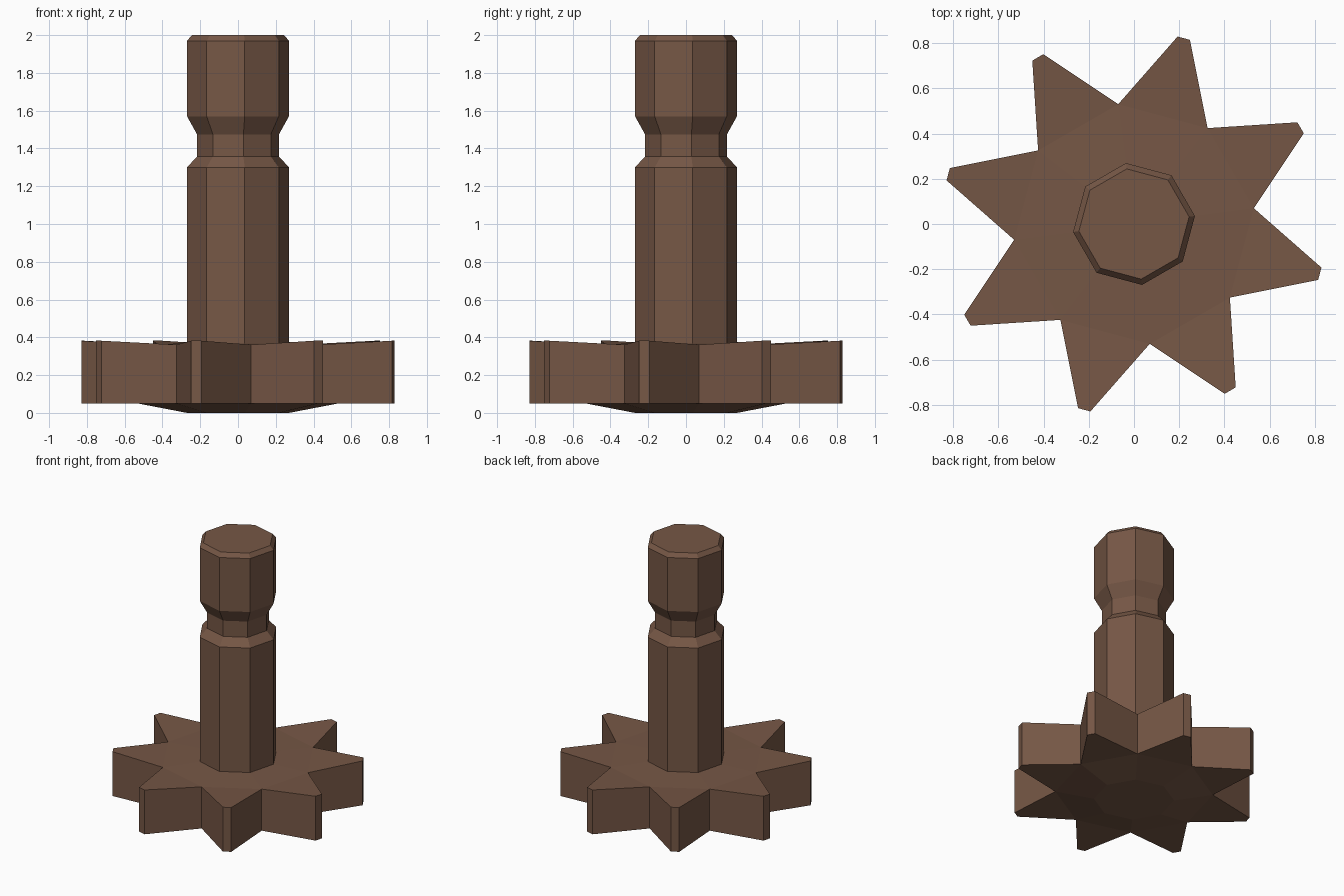
import bpy, bmesh
from math import cos, sin, radians

if "Cube" in bpy.data.objects:
    bpy.data.objects.remove(bpy.data.objects["Cube"])

SIDES, STEP, TURN = 8, 45, 7.5

brown = bpy.data.materials.new("brown")
brown.diffuse_color = (0.18, 0.095, 0.06, 1)
brown.use_nodes = True
brown.node_tree.nodes["Principled BSDF"].inputs["Base Color"].default_value = brown.diffuse_color


def point(bm, r, deg, z):
    a = radians(deg)
    return bm.verts.new((r * cos(a), r * sin(a), z))


def ring(bm, r, z, offset=0.0):
    return [point(bm, r, TURN + offset + STEP * i, z) for i in range(SIDES)]


def bridge(bm, low, high):
    n = len(low)
    for i in range(n):
        j = (i + 1) % n
        bm.faces.new((low[i], low[j], high[j], high[i]))


def finish(bm, name):
    mesh = bpy.data.meshes.new(name)
    bm.to_mesh(mesh)
    bm.free()
    mesh.materials.append(brown)
    obj = bpy.data.objects.new(name, mesh)
    bpy.context.collection.objects.link(obj)


# Shaft: octagonal profile with a neck groove and chamfered top
bm = bmesh.new()
profile = [(0.272, 0.368), (0.272, 1.30), (0.219, 1.357), (0.219, 1.475),
           (0.272, 1.57), (0.272, 1.97), (0.246, 2.0)]
rings = [ring(bm, r, z) for r, z in profile]
for low, high in zip(rings, rings[1:]):
    bridge(bm, low, high)
bm.faces.new(rings[-1])
finish(bm, "shaft")

# Toothed wheel: eight pointed teeth with blunt tips, open where the shaft joins
bm = bmesh.new()
hub_top, hub_bottom = ring(bm, 0.272, 0.368), ring(bm, 0.272, 0.0)
root_top, root_bottom = ring(bm, 0.535, 0.361), ring(bm, 0.535, 0.05)
tips = [ring(bm, 0.852, z, 22.5 + d) for z in (0.05, 0.382) for d in (-1.9, 1.9)]
bridge(bm, root_top, hub_top)
bridge(bm, hub_bottom, root_bottom)
bm.faces.new(hub_bottom[::-1])
for i in range(SIDES):
    j = (i + 1) % SIDES
    low = [root_bottom[i], tips[0][i], tips[1][i], root_bottom[j]]
    high = [root_top[i], tips[2][i], tips[3][i], root_top[j]]
    bm.faces.new(high)
    bm.faces.new(low[::-1])
    for k in range(3):
        bm.faces.new((low[k], low[k + 1], high[k + 1], high[k]))
finish(bm, "toothed_wheel")
